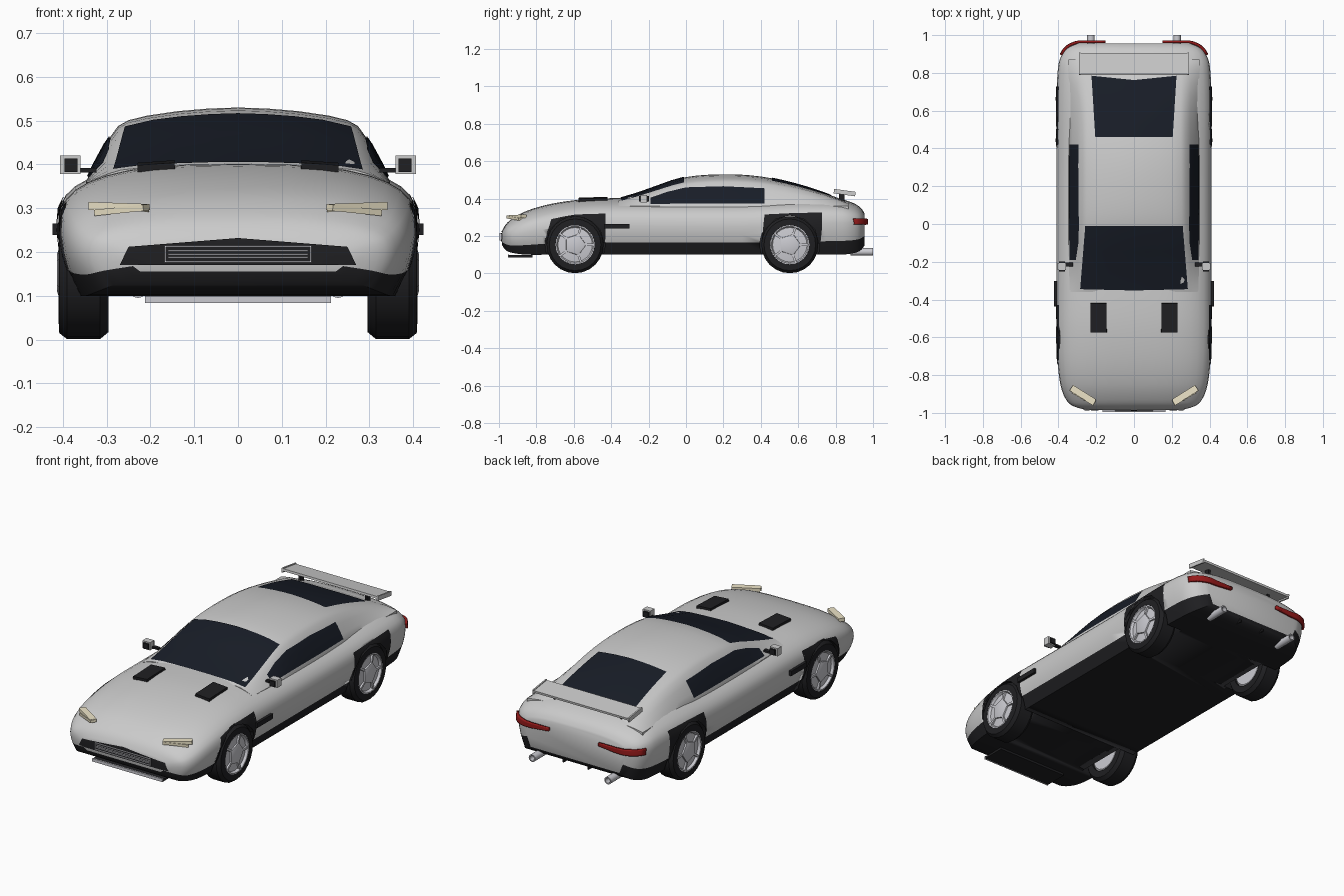
import bpy, bmesh
from math import sin, cos, pi, radians
from mathutils import Vector, Matrix
from mathutils.bvhtree import BVHTree

if "Cube" in bpy.data.objects:
    bpy.data.objects.remove(bpy.data.objects["Cube"])


def material(name, r, g, b):
    m = bpy.data.materials.new(name)
    m.diffuse_color = (r, g, b, 1)
    m.use_nodes = True
    m.node_tree.nodes["Principled BSDF"].inputs["Base Color"].default_value = m.diffuse_color
    return m


GREY = material("paint", .72, .72, .72)
DARK = material("black_trim", .014, .014, .016)
GLASS = material("tinted_glass", .009, .012, .02)
CREAM = material("lamp_cream", .85, .78, .58)
RED = material("lamp_red", .3, .01, .01)
SILVER = material("silver", .6, .6, .64)


def make(name, verts, faces, mats, dark=None, mirror=False):
    me = bpy.data.meshes.new(name)
    me.from_pydata([tuple(v) for v in verts], [], faces)
    for m in mats:
        me.materials.append(m)
    if dark:
        for p in me.polygons:
            p.material_index = int(dark(p.index))
    bm = bmesh.new()
    bm.from_mesh(me)
    bmesh.ops.recalc_face_normals(bm, faces=bm.faces)
    bm.to_mesh(me)
    bm.free()
    ob = bpy.data.objects.new(name, me)
    bpy.context.collection.objects.link(ob)
    if mirror:
        ob.modifiers.new("mirror", 'MIRROR')
    return ob


def box(name, c, s, mat, mirror=False, rot=(0, 0, 0)):
    m = Matrix.Translation(c)
    for a, ax in zip(rot, 'XYZ'):
        m = m @ Matrix.Rotation(radians(a), 4, ax)
    v = [m @ Vector((x * s[0] / 2, y * s[1] / 2, z * s[2] / 2))
         for x in (-1, 1) for y in (-1, 1) for z in (-1, 1)]
    f = [(0, 1, 3, 2), (4, 6, 7, 5), (0, 4, 5, 1), (2, 3, 7, 6), (0, 2, 6, 4), (1, 5, 7, 3)]
    return make(name, v, f, [mat], mirror=mirror)


def lathe(name, prof, c, mat, n=24, axis='X', mirror=True, closed=False):
    """Spin (offset, radius) points about the x or y axis through c."""
    v, k = [], len(prof)
    for i in range(n):
        a = 2 * pi * i / n
        for o, r in prof:
            d = (o, r * cos(a), r * sin(a)) if axis == 'X' else (r * cos(a), o, r * sin(a))
            v.append(Vector(c) + Vector(d))
    f = [(i * k + j, i * k + (j + 1) % k, (i + 1) % n * k + (j + 1) % k, (i + 1) % n * k + j)
         for i in range(n) for j in range(k if closed else k - 1)]
    if not closed:
        f += [[i * k for i in range(n)], [i * k + k - 1 for i in range(n)]]
    return make(name, v, f, [mat], mirror=mirror)


def spline(st, sub=3):
    """Catmull-Rom interpolation of the station parameters."""
    out, p = [], [st[0]] + st + [st[-1]]
    for i in range(1, len(p) - 2):
        for s in range(sub):
            t = s / sub
            out.append([.5 * (2 * b + (c - a) * t + (2 * a - 5 * b + 4 * c - d) * t * t
                              + (3 * b - a - 3 * c + d) * t ** 3)
                        for a, b, c, d in zip(*p[i - 1:i + 3])])
    return out + [list(st[-1])]


def loft(stations, half):
    verts, faces, m = [], [], 0
    for st in spline(stations):
        h = half(*st[1:])
        ring = h + [(-x, z) for x, z in reversed(h[:-1])]
        m = len(ring)
        verts += [Vector((x, st[0], z)) for x, z in ring]
    n = len(verts) // m
    for i in range(n - 1):
        faces += [(i * m + j, i * m + (j + 1) % m, (i + 1) * m + (j + 1) % m, (i + 1) * m + j)
                  for j in range(m)]
    faces += [list(range(m)), list(range((n - 1) * m, n * m))]
    return verts, faces, m


# Body: superellipse upper half, tucked-in dark sill below
def body_half(w, zb, zm, zt):
    sill = zb + .43 * (zm - zb)
    e, k = 2 / 2.8, 9
    arc = [(w * cos(pi / 2 * i / k) ** e, zm + (zt - zm) * sin(pi / 2 * i / k) ** e) for i in range(k)]
    return [(w * .89, zb), (w * .96, sill), (w * .988, (sill + zm) / 2)] + arc + [(0, zt)]


bv, bf, bm_ = loft([
    (-.985, .25, .155, .185, .225), (-.965, .32, .125, .20, .26), (-.93, .36, .11, .20, .292),
    (-.85, .39, .10, .22, .335), (-.72, .405, .10, .24, .372), (-.55, .41, .10, .25, .396),
    (-.38, .41, .10, .25, .402), (-.1, .41, .10, .25, .40), (.3, .41, .10, .25, .40),
    (.6, .412, .10, .26, .408), (.8, .405, .10, .27, .40), (.88, .39, .105, .27, .382),
    (.93, .355, .12, .27, .355), (.955, .30, .15, .27, .32)], body_half)
body = make("body", bv, bf, [GREY, DARK],
            dark=lambda i: i < len(bf) - 2 and i % bm_ in (0, bm_ - 2, bm_ - 1))


# Cabin with roof and pillars
def cabin_half(w, zt):
    h = zt - .36
    return [(w, .30), (w, .36)] + [(w * a, .36 + h * b) for a, b in
            ((.95, .22), (.87, .52), (.79, .75), (.72, .83), (.6, .89), (.4, .95), (.2, .985))] + [(0, zt)]


cv, cf, _ = loft([
    (-.36, .34, .396), (-.2, .345, .45), (-.01, .347, .513), (.2, .347, .53),
    (.4, .345, .518), (.6, .342, .475), (.8, .348, .408), (.87, .348, .375)], cabin_half)
make("cabin", cv, cf, [GREY])
TREE = BVHTree.FromPolygons(bv + cv, bf + [[i + len(bv) for i in f] for f in cf])


def patch(name, lo, hi, d, mat, lift=.004, sub=4, nv=5, mirror=False):
    """Panel between two polylines, projected along d onto the shell."""
    d = Vector(d)

    def fine(p):
        p = [Vector(q) for q in p]
        return [a.lerp(b, s / sub) for a, b in zip(p, p[1:]) for s in range(sub)] + [p[-1]]
    lo, hi, v = fine(lo), fine(hi), []
    for r in range(nv + 1):
        for a, b in zip(lo, hi):
            p = a.lerp(b, r / nv)
            hit = TREE.ray_cast(p, d)[0] or TREE.find_nearest(p)[0]
            v.append(hit - d * lift)
    n = len(lo)
    f = [(r * n + j, r * n + j + 1, (r + 1) * n + j + 1, (r + 1) * n + j)
         for r in range(nv) for j in range(n - 1)]
    return make(name, v, f, [mat], mirror=mirror)


# Glass
DOWN, IN, BACK, FWD = (0, 0, -1), (-1, 0, 0), (0, 1, 0), (0, -1, 0)
patch("windscreen", [(-.285, -.345, 1), (0, -.352, 1), (.285, -.345, 1)],
      [(-.258, -.01, 1), (0, -.01, 1), (.258, -.01, 1)], DOWN, GLASS)
patch("rear_window", [(-.205, .46, 1), (0, .46, 1), (.205, .46, 1)],
      [(-.225, .785, 1), (0, .762, 1), (.225, .785, 1)], DOWN, GLASS)


def side(pts):
    return [(1, y, z) for y, z in pts]


patch("side_window", side([(-.19, .37), (-.1, .372), (0, .374), (.2, .374), (.42, .374)]),
      side([(-.19, .405), (-.1, .436), (0, .46), (.2, .466), (.42, .455)]), IN, GLASS, mirror=True)

# Wheels, arches and wheel wells
arches = {
    "front": (-.593, [(-.755, .17), (-.735, .24), (-.72, .29), (-.65, .305), (-.59, .315), (-.43, .32), (-.43, .19)]),
    "rear": (.555, [(.405, .17), (.42, .315), (.5, .319), (.56, .322), (.727, .326), (.727, .24), (.72, .17)])}
for end, (cy, outer) in arches.items():
    inner = [(cy - .155 * cos(pi * i / 6), .155 + .155 * sin(pi * i / 6)) for i in range(7)]
    patch(end + "_arch_trim", side(inner), side(outer), IN, DARK, nv=2, mirror=True)
    c = (0, cy, .153)
    for s in (-1, 1):
        cut = lathe(end + "_well_cutter", [(s * .27, .16), (s * .5, .16)], c, GREY, 32, mirror=False)
        cut.data.materials.append(DARK)
        for p in cut.data.polygons:
            p.material_index = 1
        cut.hide_render = True
        cut.display_type = 'WIRE'
        b = body.modifiers.new("well", 'BOOLEAN')
        b.operation, b.object, b.solver = 'DIFFERENCE', cut, 'EXACT'
    lathe(end + "_tyre", [(.296, .1), (.296, .136), (.315, .152), (.39, .152), (.408, .138),
                          (.41, .105), (.39, .1)], c, DARK, closed=True)
    lathe(end + "_rim", [(.30, .09), (.31, .102), (.40, .104), (.409, .106), (.409, .099),
                         (.396, .092), (.402, .05)], c, SILVER)
    lathe(end + "_hub_cap", [(.39, .062), (.409, .058), (.413, .045)], c, SILVER, 5)
    for i in range(5):
        a = 2 * pi * i / 5
        box(end + "_spoke", (.402, cy + .076 * cos(a), .153 + .076 * sin(a)),
            (.012, .045, .012), SILVER, True, (360 * i / 5, 0, 0))

# Front: intake, grille, lip, headlights
patch("intake", [(-.27, -1.2, .17), (0, -1.2, .17), (.27, -1.2, .17)],
      [(-.25, -1.2, .212), (0, -1.2, .232), (.25, -1.2, .212)], BACK, DARK, sub=6)
for z in (.178, .213):
    box("grille_frame_bar", (0, -.987, z), (.336, .018, .004), SILVER)
box("grille_frame_side", (.166, -.987, .1955), (.004, .018, .038), SILVER, True)
for z in (.188, .195, .203):
    box("grille_slat", (0, -.987, z), (.32, .016, .003), SILVER)
box("front_lip", (0, -.885, .092), (.425, .13, .012), DARK)
box("front_lip_edge", (0, -.949, .092), (.425, .006, .016), SILVER)
box("headlight", (.272, -.905, .303), (.142, .035, .018), CREAM, True, (0, -2, 32))
box("headlight_lower", (.265, -.915, .296), (.13, .03, .014), CREAM, True, (0, 6, 30))

# Bonnet vents, side vents
box("bonnet_vent", (.187, -.497, .396), (.085, .155, .016), DARK, True, (2, 4, 0))
box("side_vent", (.408, -.37, .252), (.03, .135, .026), DARK, True)

# Mirrors
box("mirror_arm", (.348, -.215, .387), (.05, .02, .01), DARK, True)
box("mirror_shell", (.383, -.225, .399), (.046, .035, .042), GREY, True)
box("mirror_face", (.381, -.225, .398), (.03, .055, .03), DARK, True)

# Rear: lamps, spoiler, exhausts
tail = patch("tail_light", [(.15, 1.2, .272), (.25, 1.2, .262), (.33, 1.2, .26), (.385, 1.2, .262)],
             [(.15, 1.2, .288), (.25, 1.2, .288), (.33, 1.2, .293), (.385, 1.2, .293)],
             FWD, RED, lift=.01, mirror=True)
so = tail.modifiers.new("thick", 'SOLIDIFY')
so.thickness, so.offset = .014, 0
box("spoiler_wing", (0, .848, .434), (.57, .112, .012), GREY, rot=(-8, 0, 0))
box("spoiler_end_plate", (.287, .848, .432), (.008, .116, .024), GREY, True, (-8, 0, 0))
box("spoiler_bracket", (.2, .832, .405), (.012, .03, .06), DARK, True)
lathe("exhaust", [(0, .02), (.12, .02), (.12, .014), (.09, .013)], (.228, .88, .115), SILVER, 12, 'Y')
box("rear_valance_fin", (.075, .925, .125), (.008, .05, .02), DARK, True)

# Smooth shading, keeping hard edges
for ob in bpy.context.scene.objects:
    ob.select_set(True)
bpy.context.view_layer.objects.active = body
bpy.ops.object.shade_smooth_by_angle(angle=radians(32))
